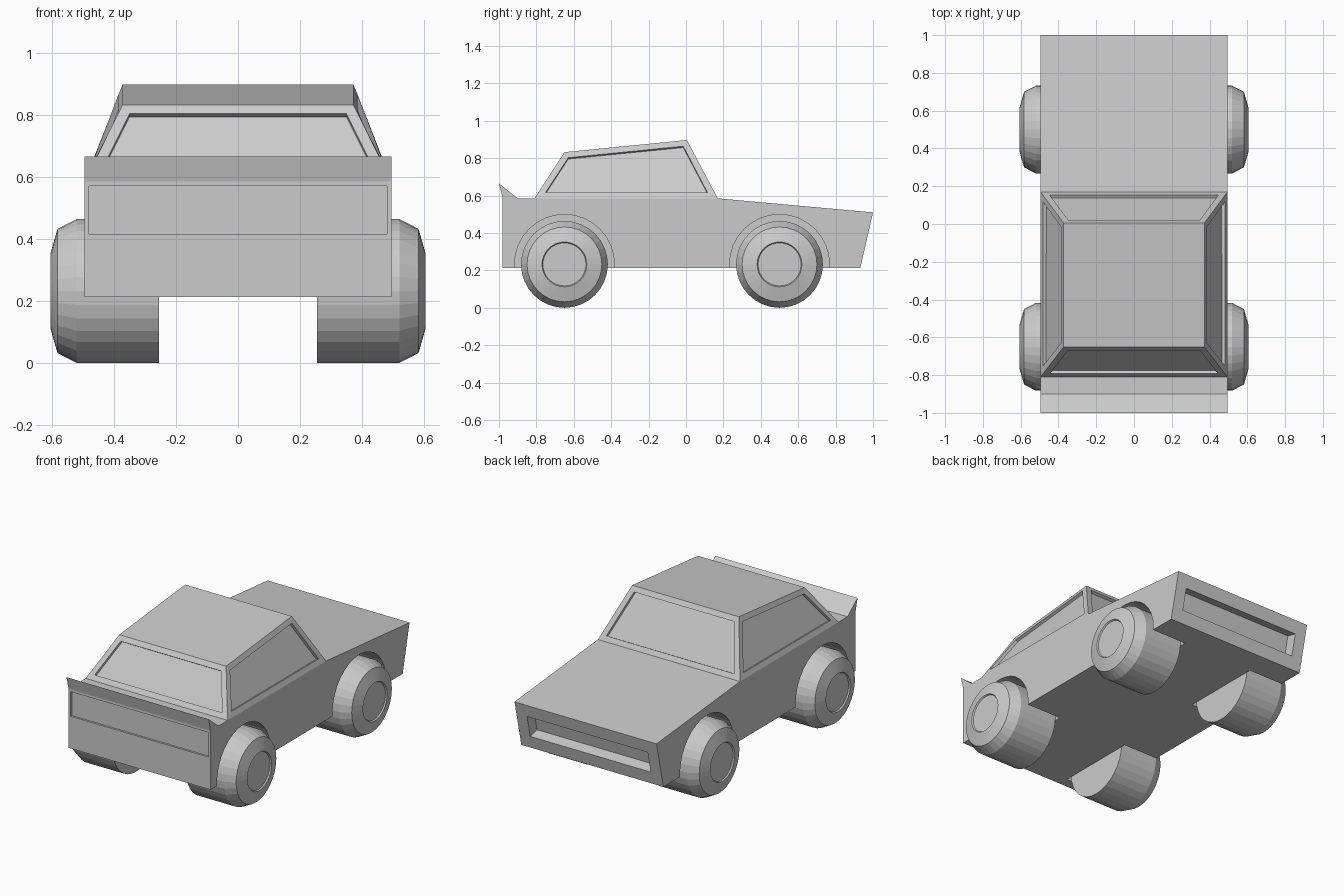
import bpy, bmesh, math
from mathutils import Matrix, Vector

if "Cube" in bpy.data.objects:
    bpy.data.objects.remove(bpy.data.objects["Cube"])


def finish(name, bm):
    bmesh.ops.recalc_face_normals(bm, faces=bm.faces)
    me = bpy.data.meshes.new(name)
    bm.to_mesh(me)
    bm.free()
    ob = bpy.data.objects.new(name, me)
    bpy.context.collection.objects.link(ob)
    return ob


def extrude_profile(name, yz, half):
    bm = bmesh.new()
    face = bm.faces.new([bm.verts.new((-half, y, z)) for y, z in yz])
    out = bmesh.ops.extrude_face_region(bm, geom=[face])
    bmesh.ops.translate(bm, vec=(2 * half, 0, 0),
                        verts=[v for v in out["geom"] if isinstance(v, bmesh.types.BMVert)])
    return finish(name, bm)


def box(name, size, loc, tilt=0):
    bm = bmesh.new()
    m = Matrix.Translation(loc) @ Matrix.Rotation(tilt, 4, 'X') @ Matrix.Diagonal((*size, 1))
    bmesh.ops.create_cube(bm, size=1, matrix=m)
    return finish(name, bm)


def lathe_x(name, profile, y, z, side, segs=32):
    # closed surface of revolution about an axle along x; profile is (x, radius)
    bm = bmesh.new()
    rings = []
    for x, r in profile:
        rings.append([bm.verts.new((side * x, y + r * math.sin(a), z + r * math.cos(a)))
                      for a in (2 * math.pi * i / segs for i in range(segs))])
    for a, b in zip(rings, rings[1:]):
        for i in range(segs):
            j = (i + 1) % segs
            bm.faces.new((a[i], a[j], b[j], b[i]))
    bm.faces.new(rings[0])
    bm.faces.new(rings[-1])
    return finish(name, bm)


def cut(target, cutter):
    cutter.hide_render = True
    mod = target.modifiers.new("cut", 'BOOLEAN')
    mod.operation, mod.solver, mod.object = 'DIFFERENCE', 'EXACT', cutter
    bpy.context.view_layer.objects.active = target
    bpy.ops.object.modifier_apply(modifier=mod.name)
    bpy.data.objects.remove(cutter)


W = 0.495
AXLES = (-0.65, 0.5)
HUB_Z = 0.232

# Lower body with upturned tail lip
body = extrude_profile("body", [(-0.98, 0.213), (-0.98, 0.585), (-1.0, 0.665), (-0.9, 0.585),
                                (0.17, 0.585), (1.0, 0.51), (0.932, 0.213)], W)

# Tail panel recess and tilted grille opening
cut(body, box("tail_cutter", (0.96, 0.024, 0.155), (0, -0.98, 0.4925)))
cut(body, box("grille_cutter", (0.84, 0.14, 0.14), (0, 0.966, 0.3615), -math.atan2(0.068, 0.297)))

# Wheels with shallow hub recess, each in its own arch
TYRE = [(0.255, 0.232), (0.52, 0.232), (0.582, 0.2), (0.605, 0.12), (0.597, 0.115)]
for side, label in ((1, "right"), (-1, "left")):
    for y, end in zip(AXLES, ("front", "rear")):
        cut(body, lathe_x("arch_cutter", [(0.25, 0.267), (0.7, 0.267)], y, HUB_Z, side))
        lathe_x(f"{end}_{label}_wheel", TYRE, y, HUB_Z, side)

# Tapered cabin with recessed windows on all four sides
bm = bmesh.new()
low = [bm.verts.new(p) for p in ((-W, -0.81, 0.585), (W, -0.81, 0.585),
                                 (W, 0.17, 0.585), (-W, 0.17, 0.585))]
top = [bm.verts.new(p) for p in ((-0.372, -0.65, 0.832), (0.372, -0.65, 0.832),
                                 (0.372, 0.005, 0.897), (-0.372, 0.005, 0.897))]
bm.faces.new(low[::-1])
bm.faces.new(top)
panes = [bm.faces.new((low[i], low[(i + 1) % 4], top[(i + 1) % 4], top[i])) for i in range(4)]
bm.normal_update()
bmesh.ops.inset_individual(bm, faces=panes, thickness=0.034, use_even_offset=True)
bm.normal_update()
bmesh.ops.inset_individual(bm, faces=panes, thickness=0.0, depth=-0.018)
finish("cabin", bm)
